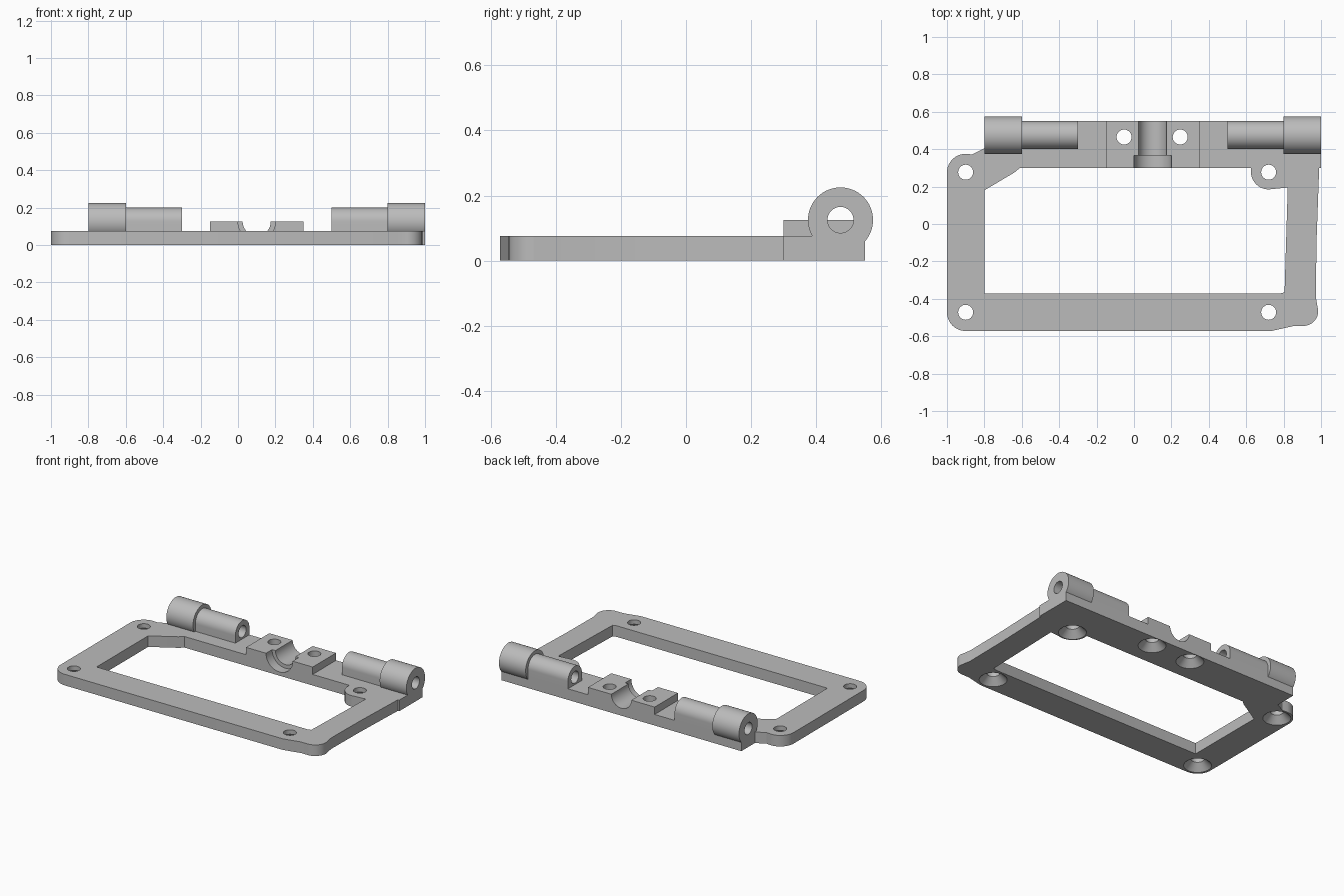
import bpy, bmesh, math
from mathutils import Vector

cube = bpy.data.objects.get("Cube")
if cube:
    bpy.data.objects.remove(cube, do_unlink=True)

grey = bpy.data.materials.new("plain grey")
grey.use_nodes = True
colour = (0.5, 0.5, 0.5, 1)
grey.diffuse_color = colour
grey.node_tree.nodes["Principled BSDF"].inputs["Base Color"].default_value = colour

PLATE, AXIS_Z, HINGE_Y, MID = 0.075, 0.125, 0.475, 0.1
FRONT, BACK = 0.3, 0.55


def arc(cx, cy, r, start, end, steps=16):
    """Points along an arc, angles in degrees."""
    angles = [math.radians(start + (end - start) * i / steps) for i in range(steps + 1)]
    return [(cx + r * math.cos(a), cy + r * math.sin(a)) for a in angles]


def circle(cx, cy, r):
    return arc(cx, cy, r, 0, 360, 64)[:-1]


def finish(name, bm):
    bmesh.ops.recalc_face_normals(bm, faces=bm.faces)
    mesh = bpy.data.meshes.new(name)
    bm.to_mesh(mesh)
    bm.free()
    mesh.materials.append(grey)
    ob = bpy.data.objects.new(name, mesh)
    bpy.context.collection.objects.link(ob)
    return ob


def prism(name, pts, axis, low, high):
    """Extrude a profile: (x, y) along z, (y, z) along x or (x, z) along y."""
    place = {"z": lambda p, h: (p[0], p[1], h),
             "x": lambda p, h: (h, p[0], p[1]),
             "y": lambda p, h: (p[0], h, p[1])}[axis]
    bm = bmesh.new()
    face = bm.faces.new([bm.verts.new(place(p, low)) for p in pts])
    top = bmesh.ops.extrude_face_region(bm, geom=[face])["geom"]
    move = Vector(place((0, 0), high - low))
    bmesh.ops.translate(bm, vec=move, verts=[v for v in top if isinstance(v, bmesh.types.BMVert)])
    return finish(name, bm)


def screw_cutter(x, y):
    """Straight hole with a cone-shaped recess underneath."""
    bm = bmesh.new()
    rings = []
    for r, z in ((0.095, -0.01), (0.04, 0.045), (0.04, 0.2)):
        rings.append([bm.verts.new((px, py, z)) for px, py in circle(x, y, r)])
    for a, b in zip(rings, rings[1:]):
        for i in range(len(a)):
            j = (i + 1) % len(a)
            bm.faces.new((a[i], a[j], b[j], b[i]))
    bm.faces.new(rings[0])
    bm.faces.new(rings[-1])
    return finish("screw_cutter", bm)


def combine(body, other, operation):
    mod = body.modifiers.new(operation, "BOOLEAN")
    mod.object, mod.operation, mod.solver = other, operation, "EXACT"
    bpy.context.view_layer.objects.active = body
    bpy.ops.object.modifier_apply(modifier=mod.name)
    bpy.data.objects.remove(other, do_unlink=True)


# Flat frame with rounded corners
outline = (arc(-0.9, -0.472, 0.1, 180, 270)
           + [(0.735, -0.572), (0.855, -0.545)]
           + arc(0.905, -0.465, 0.08, -90, 0)
           + [(0.972, -0.39), (0.976, -0.09), (0.99, FRONT), (1, FRONT), (1, BACK),
              (-0.8, BACK), (-0.8, 0.405), (-0.865, 0.372)]
           + arc(-0.9, 0.275, 0.1, 90, 180))
frame = prism("hinge_frame", outline, "z", 0, PLATE)

# Window, with a corner web and a screw boss left standing
window = ([(-0.8, -0.372), (0.78, -0.372), (0.805, -0.365), (0.822, 0.195)]
          + arc(0.72, 0.28, 0.095, -80, -180)
          + [(0.625, FRONT), (-0.61, FRONT), (-0.64, 0.275), (-0.8, 0.18)])
combine(frame, prism("window_cutter", window, "z", -0.1, 0.2), "DIFFERENCE")

# Hinge barrels at both ends, mirrored about the clamp centre
slim = [(0.4, 0.04)] + [(BACK, 0.04)] + arc(HINGE_Y, AXIS_Z, 0.075, 0, 180, 32)
for side in (-1, 1):
    def span(a, b):
        return sorted((MID + side * a, MID + side * b))
    combine(frame, prism("slim_barrel", slim, "x", *span(0.4, 0.75)), "UNION")
    combine(frame, prism("wide_barrel", circle(HINGE_Y, AXIS_Z, 0.1), "x", *span(0.7, 0.9)), "UNION")
    combine(frame, prism("pin_cutter", circle(HINGE_Y, AXIS_Z, 0.04), "x", *span(0.38, 1)), "DIFFERENCE")

# Raised clamp block with a stepped round groove
block = [(-0.15, FRONT), (0.35, FRONT), (0.35, BACK), (-0.15, BACK)]
combine(frame, prism("clamp_block", block, "z", 0.04, AXIS_Z), "UNION")
for r, low, high in ((0.075, 0.2, 0.7), (0.1, 0.2, 0.365)):
    combine(frame, prism("groove_cutter", circle(MID, AXIS_Z, r), "y", low, high), "DIFFERENCE")

# Countersunk screw holes
for x, y in ((-0.9, 0.277), (-0.9, -0.472), (0.72, -0.472), (0.72, 0.277),
             (-0.053, 0.465), (0.247, 0.465)):
    combine(frame, screw_cutter(x, y), "DIFFERENCE")

# Smooth the round parts, keep the edges sharp
bpy.ops.object.select_all(action="DESELECT")
frame.select_set(True)
bpy.context.view_layer.objects.active = frame
bpy.ops.object.shade_smooth_by_angle(angle=math.radians(30))
